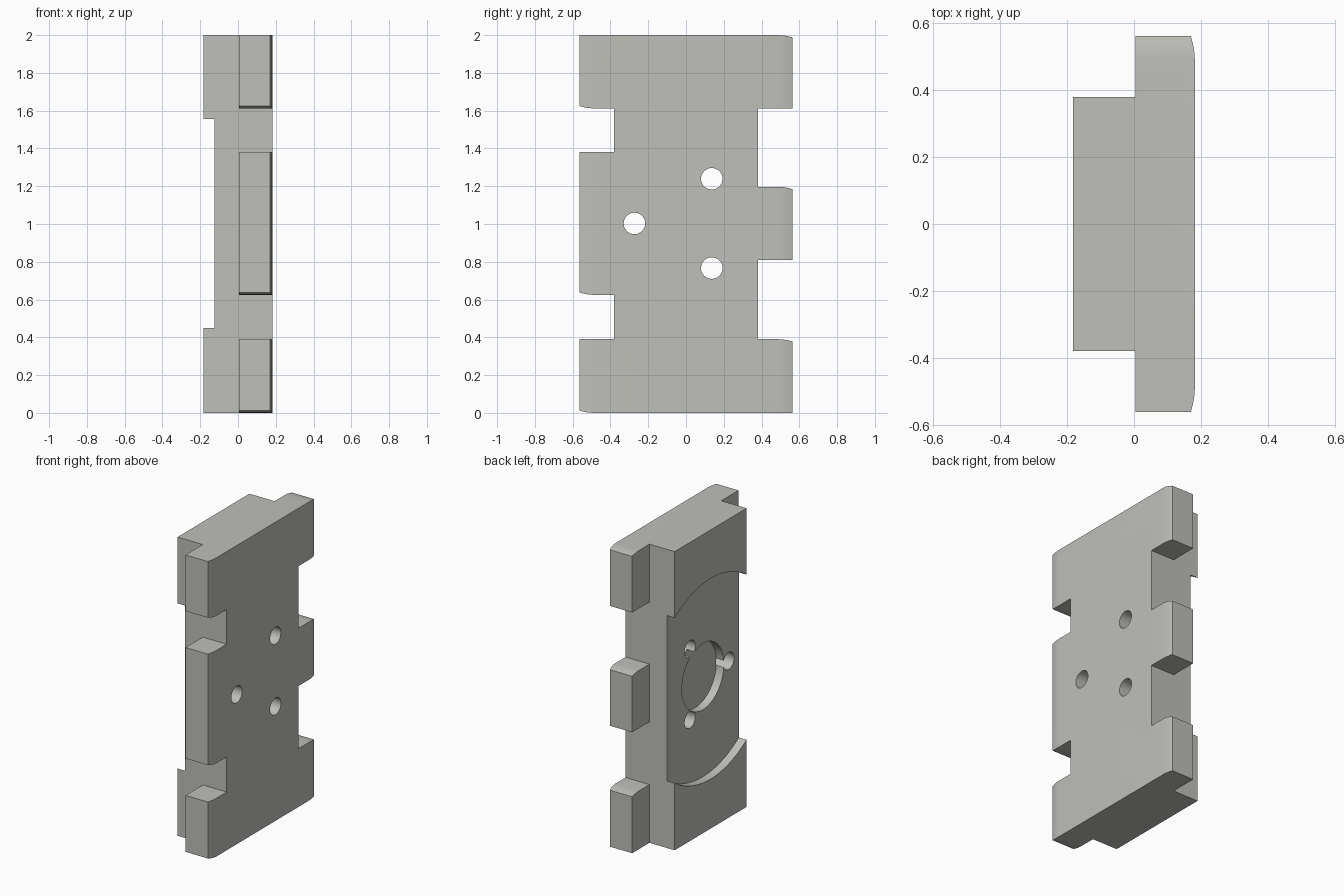
import bpy, bmesh, math
from mathutils import Matrix

if "Cube" in bpy.data.objects:
    bpy.data.objects.remove(bpy.data.objects["Cube"])

X = 0.182        # half thickness
BODY_Y = 0.38    # half width of the core block
TAB_Y = 0.5625   # half width over the tabs
TAB_X = 0.005    # back plane of the tabs

metal = bpy.data.materials.new("warm grey")
metal.diffuse_color = (0.52, 0.52, 0.49, 1)
metal.use_nodes = True
metal.node_tree.nodes["Principled BSDF"].inputs["Base Color"].default_value = metal.diffuse_color


def finish(name, bm):
    bmesh.ops.recalc_face_normals(bm, faces=bm.faces)
    me = bpy.data.meshes.new(name)
    bm.to_mesh(me)
    bm.free()
    me.materials.append(metal)
    ob = bpy.data.objects.new(name, me)
    bpy.context.collection.objects.link(ob)
    return ob


def box(name, x0, x1, y0, y1, z0, z1):
    bm = bmesh.new()
    m = Matrix.Translation(((x0 + x1) / 2, (y0 + y1) / 2, (z0 + z1) / 2))
    m = m @ Matrix.Diagonal((x1 - x0, y1 - y0, z1 - z0, 1))
    bmesh.ops.create_cube(bm, size=1, matrix=m)
    return finish(name, bm)


def disc(name, x0, x1, y, z, r, n):
    bm = bmesh.new()
    m = Matrix.Translation(((x0 + x1) / 2, y, z)) @ Matrix.Rotation(math.pi / 2, 4, 'Y')
    bmesh.ops.create_cone(bm, cap_ends=True, segments=n, radius1=r, radius2=r,
                          depth=x1 - x0, matrix=m)
    return finish(name, bm)


def tab(name, side, z0, z1):
    """Side tab whose outer end eases in on the face and on one horizontal edge."""
    bm = bmesh.new()
    rings = []
    for y, d in ((0.3, 0), (0.49, 0), (0.515, 0.0015), (0.54, 0.006), (TAB_Y, 0.012)):
        lo = z0 + (d if side < 0 else 0)
        hi = z1 - (d if side > 0 else 0)
        rings.append([bm.verts.new((x, side * y, z)) for x, z in
                      ((TAB_X, lo), (X - d, lo), (X - d, hi), (TAB_X, hi))])
    for a, b in zip(rings, rings[1:]):
        for i in range(4):
            j = (i + 1) % 4
            bm.faces.new((a[i], a[j], b[j], b[i]))
    bm.faces.new(rings[0])
    bm.faces.new(rings[-1])
    return finish(name, bm)


def combine(target, other, op):
    mod = target.modifiers.new(op, 'BOOLEAN')
    mod.operation, mod.object, mod.solver = op, other, 'EXACT'
    bpy.context.view_layer.objects.active = target
    bpy.ops.object.modifier_apply(modifier=mod.name)
    bpy.data.objects.remove(other, do_unlink=True)


# Core block
plate = box("mounting_plate", -X, X, -BODY_Y, BODY_Y, 0, 2)

# Three tabs on each side
for side, spans in ((-1, ((0, 0.39), (0.625, 1.38), (1.612, 2))),
                    (1, ((0, 0.39), (0.81, 1.197), (1.612, 2)))):
    for z0, z1 in spans:
        combine(plate, tab("tab", side, z0, z1), 'UNION')

# Wide round recess, hub recess and three bolt holes
CZ = 1.003
combine(plate, disc("wide_recess", -0.4, -0.125, 0, CZ, 0.671, 128), 'DIFFERENCE')
combine(plate, disc("hub_recess", -0.4, -0.07, 0, CZ, 0.222, 64), 'DIFFERENCE')
for k in range(3):
    a = math.pi + k * math.tau / 3
    combine(plate, disc("bolt_hole", -0.5, 0.5, 0.273 * math.cos(a),
                        CZ + 0.273 * math.sin(a), 0.057, 32), 'DIFFERENCE')

# Merge flat areas and shade
bm = bmesh.new()
bm.from_mesh(plate.data)
bmesh.ops.remove_doubles(bm, verts=bm.verts, dist=1e-5)
bmesh.ops.dissolve_limit(bm, angle_limit=0.005, verts=bm.verts, edges=bm.edges)
bm.to_mesh(plate.data)
bm.free()
plate.select_set(True)
bpy.context.view_layer.objects.active = plate
bpy.ops.object.shade_smooth_by_angle(angle=math.radians(30))
